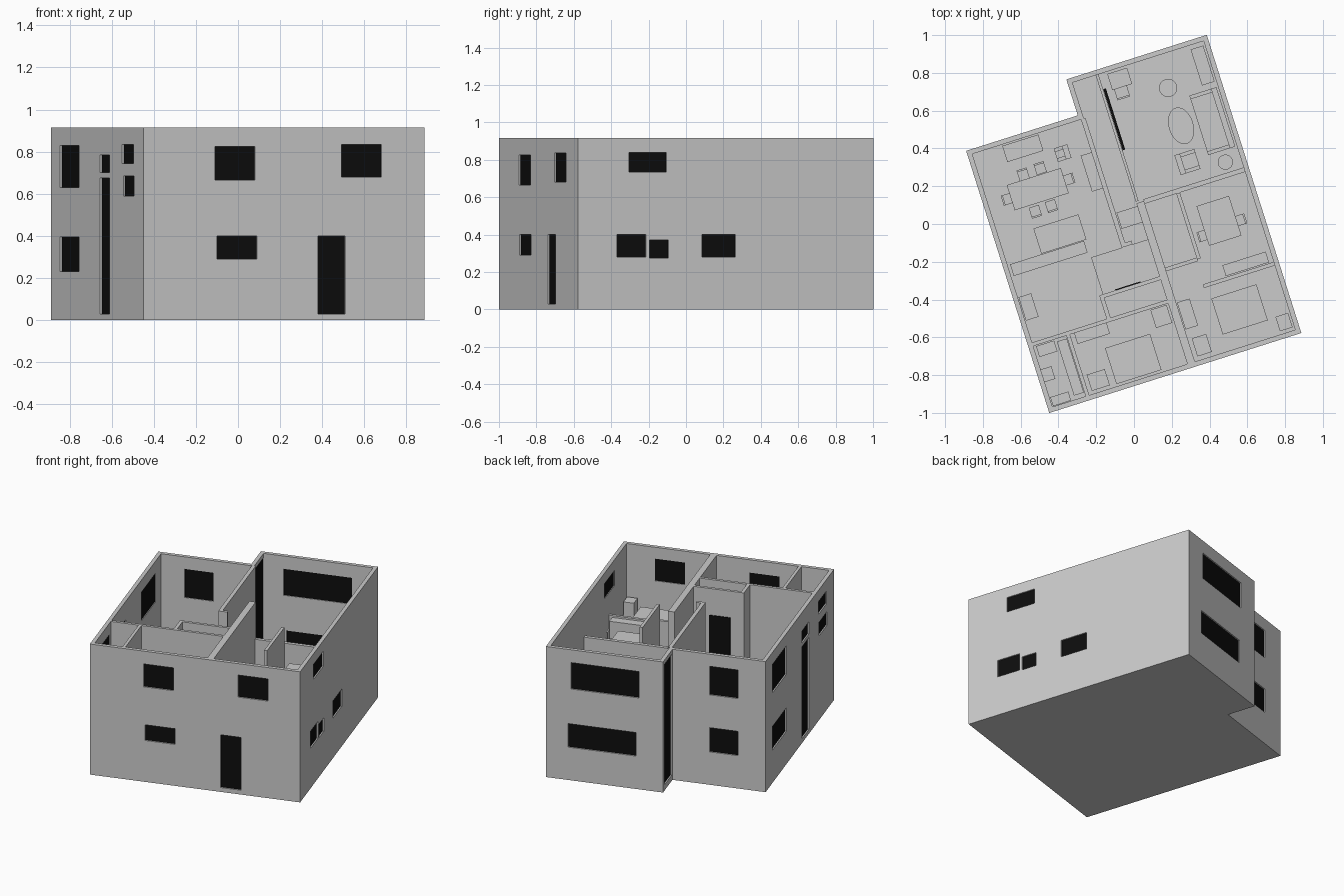
import bpy, bmesh, math

if "Cube" in bpy.data.objects:
    bpy.data.objects.remove(bpy.data.objects["Cube"])

ANG = math.radians(17.6)      # whole house is turned on the plan
H, T = 0.915, 0.026           # wall height and thickness
BASE, DECK = 0.03, 0.45       # ground floor and upper floor levels
U0, U1, UN = -0.73, 0.67, -0.11
V0, V1, VN = -0.818, 0.838, 0.638

black = bpy.data.materials.new("dark_glass")
black.diffuse_color = (0.004, 0.004, 0.004, 1)
black.use_nodes = True
black.node_tree.nodes["Principled BSDF"].inputs["Base Color"].default_value = black.diffuse_color


def finish(name, bm, mat=None):
    bmesh.ops.recalc_face_normals(bm, faces=bm.faces[:])
    me = bpy.data.meshes.new(name)
    bm.to_mesh(me)
    bm.free()
    ob = bpy.data.objects.new(name, me)
    ob.rotation_euler.z = ANG
    bpy.context.collection.objects.link(ob)
    if mat:
        me.materials.append(mat)
    return ob


def add_box(bm, u0, u1, v0, v1, z0, z1):
    vs = bmesh.ops.create_cube(bm, size=1)["verts"]
    for v in vs:
        v.co = ((u0 + u1) / 2 + v.co.x * (u1 - u0),
                (v0 + v1) / 2 + v.co.y * (v1 - v0),
                (z0 + z1) / 2 + v.co.z * (z1 - z0))


def box(name, *b, mat=None):
    bm = bmesh.new()
    add_box(bm, *b)
    return finish(name, bm, mat)


def block(name, u, v, su, sv, z, h, mat=None):
    return box(name, u - su / 2, u + su / 2, v - sv / 2, v + sv / 2, z, z + h, mat=mat)


def prism(name, pts, z0, z1):
    bm = bmesh.new()
    f = bm.faces.new([bm.verts.new((u, v, z0)) for u, v in pts])
    r = bmesh.ops.extrude_face_region(bm, geom=[f])
    for e in r["geom"]:
        if isinstance(e, bmesh.types.BMVert):
            e.co.z = z1
    return finish(name, bm)


def footprint(t):
    return [(U0 + t, V0 + t), (U1 - t, V0 + t), (U1 - t, V1 - t),
            (UN + t, V1 - t), (UN + t, VN - t), (U0 + t, VN - t)]


def cut(target, cutter):
    cutter.hide_render = True
    m = target.modifiers.new("cut", 'BOOLEAN')
    m.operation, m.solver, m.object = 'DIFFERENCE', 'EXACT', cutter
    bpy.context.view_layer.update()
    bpy.context.view_layer.objects.active = target
    bpy.ops.object.modifier_apply(modifier=m.name)
    bpy.data.objects.remove(cutter)


# openings: wall, start, end along the wall, bottom, top
OPEN = [
    ("front", -.374, -.174, .665, .825), ("front", -.363, -.164, .29, .40),
    ("front", .14, .275, .03, .40), ("front", .256, .455, .68, .835),
    ("left", .195, .495, .63, .83), ("left", .195, .495, .23, .395),
    ("left", -.285, -.135, .70, .785), ("left", -.285, -.135, .03, .675),
    ("left", -.66, -.48, .745, .835), ("left", -.67, -.50, .59, .685),
    ("right", -.532, -.322, .735, .84), ("right", -.60, -.437, .28, .40),
    ("right", -.416, -.312, .275, .37), ("right", -.123, .066, .28, .40),
    ("back", .05, .503, .64, .825), ("back", .07, .523, .23, .395),
    ("rear_left", -.547, -.355, .63, .83), ("rear_left", -.547, -.355, .23, .40),
    ("notch", .652, .81, .04, .885),
]
WALL = {"front": (V0, 1, 'v'), "back": (V1, -1, 'v'), "rear_left": (VN, -1, 'v'),
        "left": (U0, 1, 'u'), "right": (U1, -1, 'u'), "notch": (UN, 1, 'u')}


def wall_span(w, a, b, z0, z1, d0, d1):
    p, s, axis = WALL[w]
    lo, hi = sorted((p + s * d0, p + s * d1))
    return (a, b, lo, hi, z0, z1) if axis == 'v' else (lo, hi, a, b, z0, z1)


# outer shell with floor, hollowed out and pierced
shell = prism("outer_walls", footprint(0), 0, H)
cut(shell, prism("cavity", footprint(T), BASE, H + .1))
bm = bmesh.new()
for w, a, b, z0, z1 in OPEN:
    add_box(bm, *wall_span(w, a, b, z0, z1, -.02, T + .02))
cut(shell, finish("opening_cutter", bm))

# dark panes set into the openings
for i, (w, a, b, z0, z1) in enumerate(OPEN):
    box(f"{w}_pane_{i}", *wall_span(w, a, b, z0, z1, .009, T - .005), mat=black)

# full height inner walls
for i, b in enumerate([
        (.045, .087, V0 + T, .10), (-.10, -.075, -.09, VN - T),
        (-.29, .045, -.325, -.305), (-.29, -.268, -.44, -.325),
        (U0 + T, .045, -.455, -.435), (-.52, -.50, V0 + T, -.455),
        (-.10, -.04, -.10, -.08)]):
    box(f"inner_wall_{i}", *b, BASE, H)
box("inner_door", -.20, -.06, -.305, -.30, DECK, .73, mat=black)

# upper floor decks
box("right_deck", .087, U1 - T, V0 + T, .10, DECK - .03, DECK)
box("left_deck", U0 + T, .045, V0 + T, -.455, DECK - .03, DECK)
box("landing_deck", -.27, .045, -.305, -.10, DECK - .03, DECK)

# low partitions and balustrade
box("balustrade", .087, U1 - T, .085, .11, BASE, .66)
box("kitchen_partition", .262, .282, -.28, .085, DECK, .77)
box("hall_partition", .087, .262, -.29, -.27, DECK, .66)
box("room_partition", .25, U1 - T, -.435, -.415, DECK, .58)
box("living_wall", .045, .06, .11, V1 - T, BASE, .30)
box("screen", .061, .075, .39, .73, .12, .28, mat=black)
box("dining_divider", -.69, -.28, -.07, -.005, BASE, .40)


def table(name, u, v, su, sv, z, h):
    bm = bmesh.new()
    add_box(bm, u - su / 2, u + su / 2, v - sv / 2, v + sv / 2, z + h - .015, z + h)
    for i in (-1, 1):
        for j in (-1, 1):
            x, y = u + i * (su / 2 - .015), v + j * (sv / 2 - .015)
            add_box(bm, x - .007, x + .007, y - .007, y + .007, z, z + h - .015)
    finish(name, bm)


def chair(name, u, v, z, du, dv, s=.055):
    # (du, dv) points from the seat to the backrest
    table(name + "_seat", u, v, s, s, z, .075)
    block(name + "_back", u + du * s / 2, v + dv * s / 2,
          .01 if du else s, .01 if dv else s, z + .075, .075)


def disc(name, u, v, ru, rv, z0, z1):
    bm = bmesh.new()
    bmesh.ops.create_cone(bm, cap_ends=True, segments=32, radius1=1, radius2=1, depth=1)
    for p in bm.verts:
        p.co = (u + p.co.x * ru, v + p.co.y * rv, (z0 + z1) / 2 + p.co.z * (z1 - z0))
    finish(name, bm)


def sofa(name, u, v, su, sv, z, side):
    # upholstered seat with a backrest on the +u side and two arms
    block(name + "_seat", u, v, su, sv, z, .06)
    block(name + "_back", u + side * (su / 2 - .015), v, .03, sv, z + .06, .06)
    for s in (-1, 1):
        block(name + "_arm", u, v + s * (sv / 2 - .01), su, .02, z + .06, .03)


# dining room
table("dining_table", -.43, .33, .30, .14, BASE, .11)
for i, (u, v, du, dv) in enumerate([(-.48, .425, 0, 1), (-.384, .43, 0, 1),
                                    (-.478, .222, 0, -1), (-.388, .225, 0, -1),
                                    (-.262, .33, 1, 0), (-.595, .328, -1, 0)]):
    chair(f"dining_chair_{i}", u, v, BASE, du, dv)
sofa("dining_armchair", -.247, .472, .075, .075, BASE, 1)

# living room
sofa("sofa", .56, .394, .15, .33, BASE, 1)
disc("oval_table", .395, .42, .065, .10, BASE, .10)
disc("round_chair", .39, .632, .048, .048, BASE, .10)
disc("side_table", .56, .166, .04, .04, BASE, .12)
sofa("armchair", .369, .227, .11, .11, BASE, -1)
table("desk", .16, .755, .11, .09, BASE, .11)
chair("desk_chair", .15, .69, BASE, 0, -1, .07)

# upper kitchen
table("kitchen_table", .434, -.12, .18, .22, DECK, .12)
chair("kitchen_chair_left", .334, -.17, DECK, -1, 0)
chair("kitchen_chair_right", .54, -.15, DECK, 1, 0)

# plain furniture blocks: name, centre, size, floor, height
for name, u, v, su, sv, z, h in [
        ("sideboard", -.44, .56, .20, .09, BASE, .12),
        ("wall_cabinet", -.13, .33, .06, .20, BASE, .20),
        ("daybed", -.39, .068, .25, .14, BASE, .08),
        ("stair_chest", -.665, -.25, .07, .13, BASE, .12),
        ("hall_cupboard", -.01, .04, .12, .09, BASE, .30),
        ("tall_shelf", .60, .69, .07, .20, BASE, .20),
        ("kitchen_counter", .50, -.38, .24, .06, DECK, .12),
        ("right_bed", .396, -.60, .25, .20, DECK, .08),
        ("right_wardrobe", .126, -.54, .07, .15, DECK, .12),
        ("corner_seat", .148, -.72, .08, .10, DECK, .10),
        ("corner_chest", .60, -.735, .07, .08, DECK, .10),
        ("left_bed", -.22, -.68, .25, .20, DECK, .08),
        ("left_wardrobe", -.387, -.485, .18, .06, DECK, .12),
        ("left_chest", -.01, -.51, .09, .10, DECK, .10),
        ("left_desk", -.43, -.73, .10, .09, DECK, .10),
        ("bath_tub", -.55, -.62, .055, .30, DECK, .09),
        ("wash_stand", -.64, -.49, .10, .06, DECK, .12),
        ("bath_stool", -.675, -.62, .06, .07, DECK, .08),
        ("bath_chest", -.65, -.765, .10, .05, DECK, .10)]:
    block(name, u, v, su, sv, z, h)
